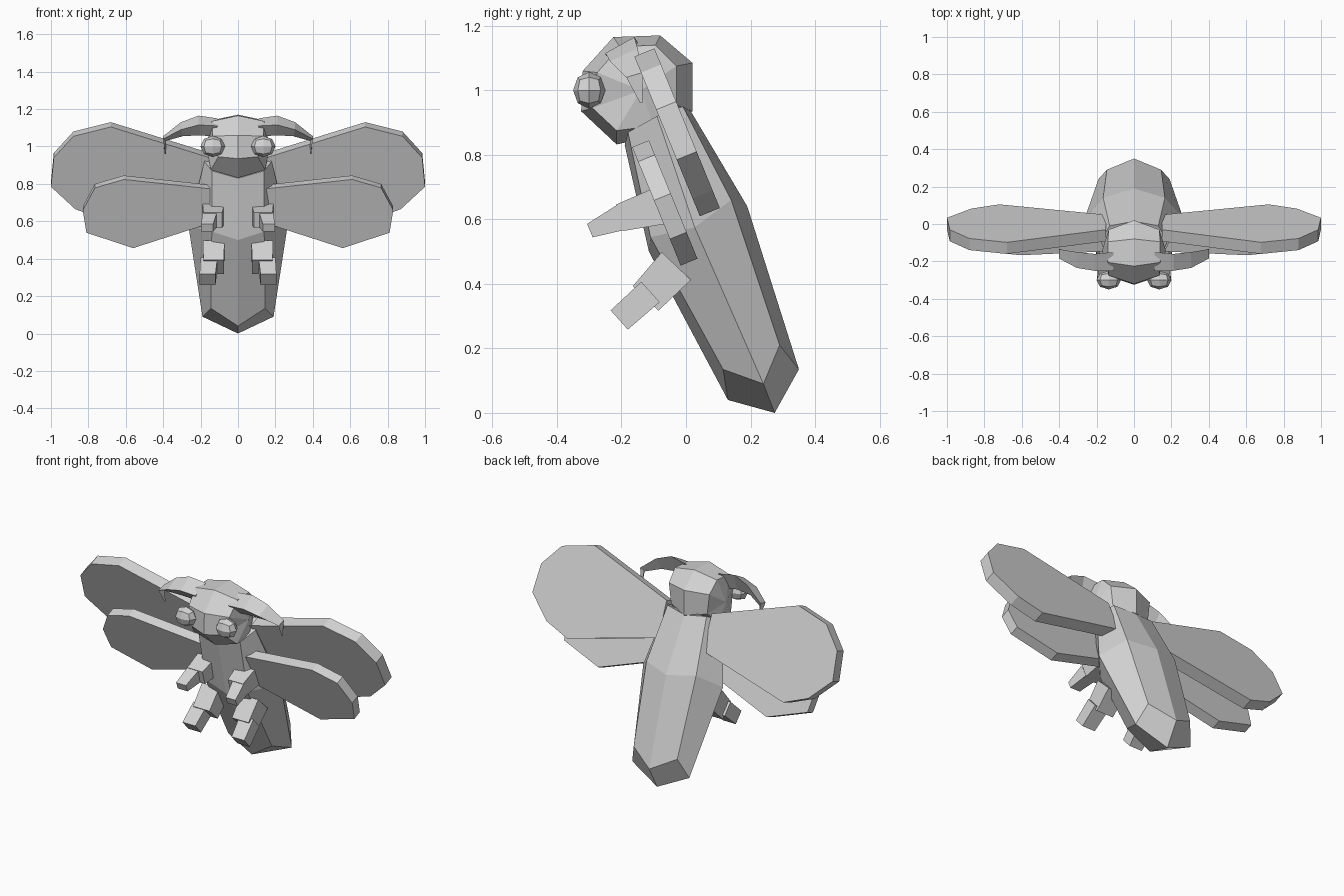
import bpy, bmesh
from mathutils import Vector

if "Cube" in bpy.data.objects:
    bpy.data.objects.remove(bpy.data.objects["Cube"])

grey = bpy.data.materials.new("plain_grey")
grey.diffuse_color = (0.65, 0.65, 0.65, 1)
grey.use_nodes = True
grey.node_tree.nodes["Principled BSDF"].inputs["Base Color"].default_value = grey.diffuse_color


def finish(name, bm, mirror=False):
    """Turn a bmesh into a flat-shaded object, optionally mirrored in x."""
    bmesh.ops.remove_doubles(bm, verts=bm.verts, dist=0.0005)
    bmesh.ops.recalc_face_normals(bm, faces=bm.faces)
    mesh = bpy.data.meshes.new(name)
    bm.to_mesh(mesh)
    bm.free()
    mesh.materials.append(grey)
    obj = bpy.data.objects.new(name, mesh)
    bpy.context.collection.objects.link(obj)
    if mirror:
        mod = obj.modifiers.new("mirror", "MIRROR")
        mod.use_mirror_merge = False
    return obj


def loft(bm, rings, ends=(True, True)):
    """Skin a list of equal-length rings and close the chosen ends."""
    rows = [[bm.verts.new(p) for p in ring] for ring in rings]
    n = len(rows[0])
    for a, b in zip(rows, rows[1:]):
        for i in range(n):
            j = (i + 1) % n
            bm.faces.new((a[i], a[j], b[j], b[i]))
    for row, close in zip((rows[0], rows[-1]), ends):
        if close:
            bm.faces.new(row)
    return rows


def full_ring(half):
    """Belly-to-back half ring completed to eight points."""
    return half + [(-x, y, z) for x, y, z in half[-2:0:-1]]


# Body: eight-sided tilted tube with a four-quad pointed end
neck = [(0, -0.19, 0.83), (0.14, -0.18, 0.87), (0.18, -0.09, 0.92),
        (0.13, -0.01, 0.95), (0, 0.015, 0.935)]
waist = [(0, -0.115, 0.50), (0.14, -0.11, 0.545), (0.265, 0.027, 0.575),
         (0.165, 0.14, 0.66), (0, 0.19, 0.64)]
rump = [(0, 0.13, 0.04), (0.145, 0.115, 0.135), (0.19, 0.24, 0.09),
        (0.145, 0.29, 0.21), (0, 0.35, 0.135)]
bm = bmesh.new()
rows = loft(bm, [full_ring(r) for r in (neck, waist, rump)], (True, False))
tip = bm.verts.new((0, 0.275, 0.0))
end = rows[-1]
for i in (0, 2, 4, 6):
    # quads start on the side and centre points of the ring
    bm.faces.new((end[i], end[i + 1], end[(i + 2) % 8], tip))
finish("body", bm)

# Head: eight-point side profile, narrower on the cheeks
profile = [(0.02, 0.935), (0.02, 1.085), (-0.08, 1.17), (-0.225, 1.165),
           (-0.32, 1.06), (-0.325, 0.935), (-0.215, 0.832), (-0.09, 0.86)]
cheek = [(-0.03, 0.955), (-0.03, 1.075), (-0.095, 1.14), (-0.205, 1.135),
         (-0.275, 1.055), (-0.29, 0.945), (-0.215, 0.875), (-0.10, 0.89)]
width = [0.12, 0.135, 0.14, 0.14, 0.135, 0.105, 0.145, 0.15]
bm = bmesh.new()
rows = loft(bm, [[(s * w, y, z) for w, (y, z) in zip(width, pts)]
                 for s, pts in ((-1, cheek), (0, profile), (1, cheek))],
            (False, False))
for s, row in ((-1, rows[0]), (1, rows[2])):
    mid = bm.verts.new((s * 0.17, -0.14, 1.0))
    for i in range(8):
        bm.faces.new((row[i], row[(i + 1) % 8], mid))
finish("head", bm)

# Eyes: rounded cubes
bm = bmesh.new()
bmesh.ops.create_cube(bm, size=2)
bmesh.ops.subdivide_edges(bm, edges=bm.edges[:], cuts=1, use_grid_fill=True)
for v in bm.verts:
    d = v.co.normalized()
    v.co = Vector((0.135, -0.3, 1.0)) + Vector((d.x * 0.066, d.y * 0.05, d.z * 0.057))
finish("eyes", bm, True)

# Antennae: curved three-sided blades
blade = [
    [(0.11, -0.15, 1.15), (0.11, -0.25, 1.11), (0.11, -0.19, 1.05)],
    [(0.21, -0.16, 1.165), (0.21, -0.25, 1.115), (0.20, -0.20, 1.06)],
    [(0.305, -0.15, 1.13), (0.305, -0.235, 1.09), (0.295, -0.19, 1.055)],
    [(0.40, -0.135, 1.055), (0.40, -0.185, 1.04), (0.385, -0.15, 1.03)],
    [(0.392, -0.135, 0.96), (0.39, -0.142, 0.96), (0.386, -0.137, 0.96)],
]
bm = bmesh.new()
loft(bm, blade)
finish("antennae", bm, True)


# Wings: thick flat plates leaning back with the body
def wing(name, outline, y_top, z_top, lean, thick):
    bm = bmesh.new()
    back = [(x, y_top + (z_top - z) * lean, z) for x, z in outline]
    front = [(x, y - thick, z - thick * lean) for x, y, z in back]
    loft(bm, [front, back])
    finish(name, bm, True)


wing("upper_wings", [(0.15, 0.965), (0.68, 1.13), (0.88, 1.08), (0.985, 0.965),
                     (1.0, 0.81), (0.87, 0.69), (0.72, 0.635), (0.15, 0.77)],
     -0.098, 1.13, 0.41, 0.062)
wing("lower_wings", [(0.15, 0.795), (0.61, 0.845), (0.765, 0.80), (0.83, 0.68),
                     (0.81, 0.56), (0.56, 0.478), (0.15, 0.61)],
     -0.115, 0.845, 0.41, 0.052)


# Legs: tapered square segments
def leg_segment(bm, a, b, size_a, size_b):
    a, b = Vector(a), Vector(b)
    side = Vector((1, 0, 0))
    up = side.cross(b - a).normalized()
    rings = []
    for p, (w, h) in ((a, size_a), (b, size_b)):
        rings.append([p + side * w * i / 2 + up * h * j / 2
                      for i, j in ((-1, -1), (1, -1), (1, 1), (-1, 1))])
    loft(bm, rings)


bm = bmesh.new()
leg_segment(bm, (0.13, -0.07, 0.645), (0.135, -0.205, 0.605), (0.12, 0.12), (0.10, 0.085))
leg_segment(bm, (0.15, -0.19, 0.61), (0.165, -0.298, 0.565), (0.075, 0.085), (0.065, 0.045))
finish("front_legs", bm, True)

bm = bmesh.new()
leg_segment(bm, (0.13, -0.03, 0.455), (0.13, -0.125, 0.355), (0.115, 0.125), (0.11, 0.11))
leg_segment(bm, (0.155, -0.11, 0.375), (0.163, -0.207, 0.288), (0.09, 0.085), (0.085, 0.08))
finish("rear_legs", bm, True)
